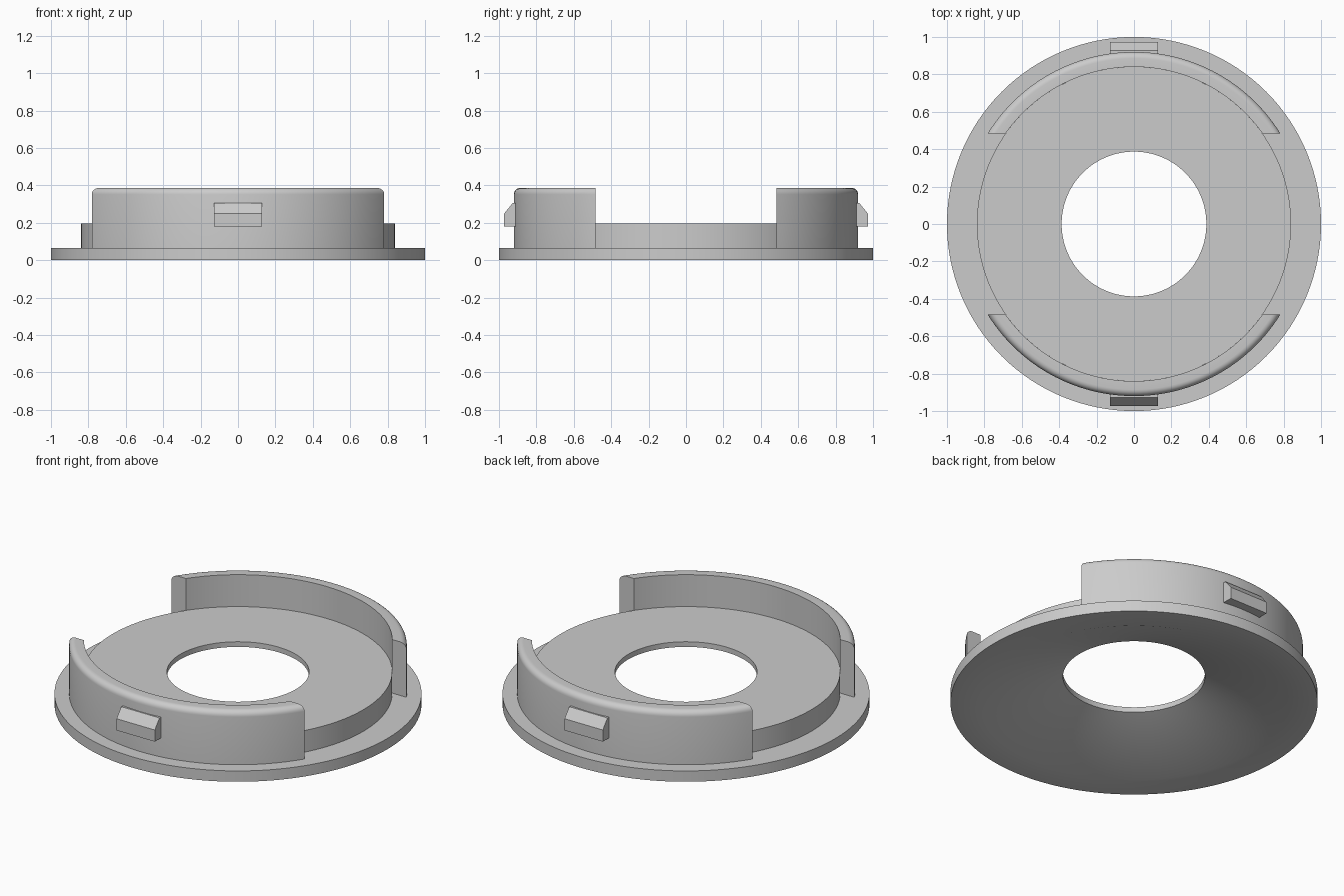
import bpy
import bmesh
from math import pi, sin, cos, asin, radians

cube = bpy.data.objects.get("Cube")
if cube:
    bpy.data.objects.remove(cube, do_unlink=True)

grey = bpy.data.materials.new("plain grey")
grey.use_nodes = True
colour = (0.6, 0.6, 0.6, 1)
grey.diffuse_color = colour
grey.node_tree.nodes["Principled BSDF"].inputs["Base Color"].default_value = colour

HOLE_R, DRUM_R, WALL_R, FLANGE_R = 0.387, 0.84, 0.92, 1.0
FLANGE_Z, DRUM_Z, WALL_Z = 0.065, 0.195, 0.387
CUT_Y = 0.485
FILLET = 0.035


def finish(name, bm, smooth=True):
    bmesh.ops.recalc_face_normals(bm, faces=bm.faces)
    mesh = bpy.data.meshes.new(name)
    bm.to_mesh(mesh)
    bm.free()
    mesh.materials.append(grey)
    obj = bpy.data.objects.new(name, mesh)
    bpy.context.collection.objects.link(obj)
    if smooth:
        bpy.ops.object.select_all(action="DESELECT")
        obj.select_set(True)
        bpy.context.view_layer.objects.active = obj
        bpy.ops.object.shade_smooth_by_angle(angle=radians(30))


def loft(bm, rings, closed):
    """Bridge consecutive closed profiles; cap the ends of an open sweep."""
    n = len(rings[0])
    pairs = list(zip(rings, rings[1:]))
    if closed:
        pairs.append((rings[-1], rings[0]))
    for a, b in pairs:
        for i in range(n):
            j = (i + 1) % n
            bm.faces.new((a[i], a[j], b[j], b[i]))
    if not closed:
        bm.faces.new(rings[0])
        bm.faces.new(rings[-1])


# Stepped disc with a centre hole; flat rim and conical recess underneath
def build_base(steps=128):
    profile = [(HOLE_R, 0.164), (DRUM_R, 0), (FLANGE_R, 0), (FLANGE_R, FLANGE_Z),
               (DRUM_R, FLANGE_Z), (DRUM_R, DRUM_Z), (HOLE_R, DRUM_Z)]
    bm = bmesh.new()
    rings = []
    for s in range(steps):
        a = 2 * pi * s / steps
        rings.append([bm.verts.new((r * cos(a), r * sin(a), z)) for r, z in profile])
    loft(bm, rings, True)
    finish("flanged_base", bm)


# Curved wall with a rounded outer top edge and ends cut straight across
def build_wall(name, side, steps=56):
    profile = [(DRUM_R, FLANGE_Z), (WALL_R, FLANGE_Z)]
    for k in range(7):
        a = pi / 2 * k / 6
        profile.append((WALL_R - FILLET + FILLET * cos(a),
                        WALL_Z - FILLET + FILLET * sin(a)))
    profile.append((DRUM_R, WALL_Z))
    bm = bmesh.new()
    rings = []
    for s in range(steps + 1):
        ring = []
        for r, z in profile:
            start = asin(CUT_Y / r)
            a = start + (pi - 2 * start) * s / steps
            ring.append(bm.verts.new((r * cos(a), side * r * sin(a), z)))
        rings.append(ring)
    loft(bm, rings, False)
    finish(name, bm)


# Snap tab with a sloped top
def build_tab(name, side, half_width=0.127):
    profile = [(0.89, 0.18), (0.972, 0.18), (0.972, 0.25), (0.927, 0.305), (0.89, 0.305)]
    bm = bmesh.new()
    rings = [[bm.verts.new((x, side * y, z)) for y, z in profile]
             for x in (-half_width, half_width)]
    loft(bm, rings, False)
    finish(name, bm, smooth=False)


build_base()
for label, side in (("front", -1), ("back", 1)):
    build_wall(label + "_wall", side)
    build_tab(label + "_snap_tab", side)
